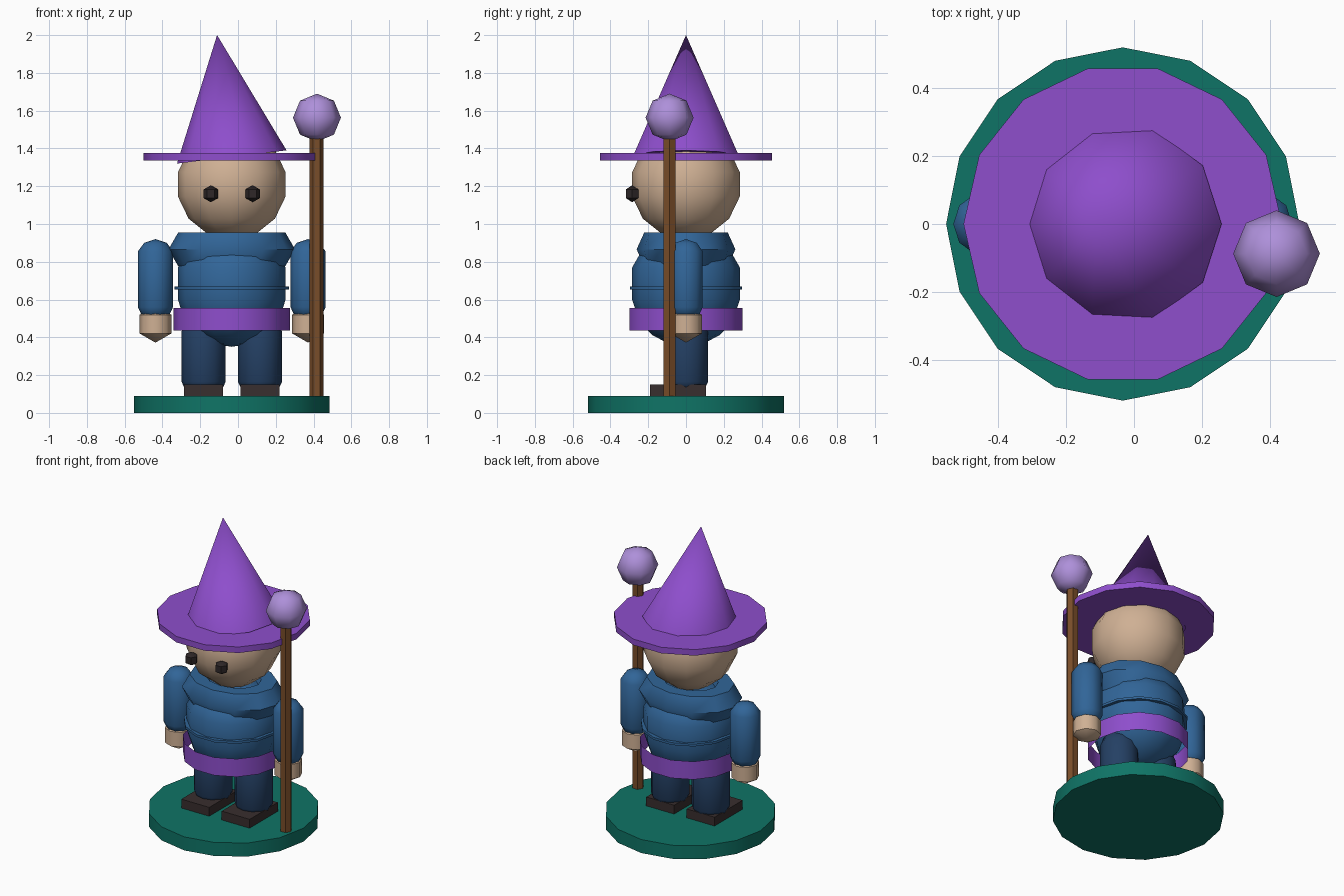
import bpy, bmesh, math
from mathutils import Matrix

if "Cube" in bpy.data.objects:
    bpy.data.objects.remove(bpy.data.objects["Cube"])

CX = -0.033  # the figure's own axis


def material(name, r, g, b):
    lin = [((c / 255 + 0.055) / 1.055) ** 2.4 for c in (r, g, b)] + [1.0]
    m = bpy.data.materials.new(name)
    m.use_nodes = True
    m.diffuse_color = lin
    m.node_tree.nodes["Principled BSDF"].inputs["Base Color"].default_value = lin
    return m


purple = material("purple", 142, 78, 204)
teal = material("teal", 15, 116, 102)
skin = material("skin", 207, 176, 148)
blue = material("tunic blue", 49, 101, 152)
navy = material("trouser navy", 36, 64, 100)
lilac = material("lilac", 174, 144, 218)
wood = material("wood", 121, 77, 41)
leather = material("dark leather", 56, 46, 46)
black = material("eye black", 46, 39, 40)


def finish(name, bm, mat, smooth):
    bmesh.ops.recalc_face_normals(bm, faces=bm.faces)
    me = bpy.data.meshes.new(name)
    bm.to_mesh(me)
    bm.free()
    me.materials.append(mat)
    ob = bpy.data.objects.new(name, me)
    bpy.context.collection.objects.link(ob)
    if smooth:
        bpy.ops.object.select_all(action="DESELECT")
        ob.select_set(True)
        bpy.context.view_layer.objects.active = ob
        bpy.ops.object.shade_smooth_by_angle(angle=math.radians(50))
    return ob


def lathe(name, mat, profile, sides, loc=(CX, 0, 0), smooth=True, caps=True, closed=False, sy=1):
    """Revolve (radius, height) points around z; radius 0 makes a pole."""
    bm = bmesh.new()
    rings = []
    for r, z in profile:
        count = sides if r > 0 else 1
        rings.append([bm.verts.new((r * math.cos(math.tau * i / sides),
                                    sy * r * math.sin(math.tau * i / sides), z))
                      for i in range(count)])
    pairs = list(zip(rings, rings[1:])) + ([(rings[-1], rings[0])] if closed else [])
    for a, b in pairs:
        for i in range(sides):
            j = (i + 1) % sides
            quad = [a[i % len(a)], a[j % len(a)], b[j % len(b)], b[i % len(b)]]
            bm.faces.new(list(dict.fromkeys(quad)))
    if caps and not closed:
        for ring in (rings[0], rings[-1]):
            if len(ring) > 1:
                bm.faces.new(ring)
    ob = finish(name, bm, mat, smooth)
    ob.location = loc
    return ob


def ball(name, mat, r, sides, rows, loc):
    prof = [(r * math.sin(math.pi * k / rows) if 0 < k < rows else 0,
             -r * math.cos(math.pi * k / rows)) for k in range(rows + 1)]
    return lathe(name, mat, prof, sides, loc)


def disc(name, mat, r, z0, z1, sides, **kw):
    return lathe(name, mat, [(r, z0), (r, z1)], sides, **kw)


def box(name, mat, size, loc):
    bm = bmesh.new()
    bmesh.ops.create_cube(bm, size=1, matrix=Matrix.Diagonal((*size, 1)))
    finish(name, bm, mat, False).location = loc


# Stand
disc("stand", teal, 0.518, 0, 0.09, 16)

# Torso, waist seam and belt
lathe("torso", blue, [(0, .35), (.09, .365), (.18, .413), (.25, .49), (.285, .6),
                      (.285, .77), (.245, .84), (.15, .92), (0, .95)], 12)
disc("waist_seam", blue, 0.303, 0.653, 0.669, 14)
disc("belt", purple, 0.308, 0.435, 0.555, 14, caps=False)

# Collar: a flattened six-sided ring
collar = [(0.232 + 0.103 * math.cos(math.tau * k / 6),
           0.866 + 0.103 * math.sin(math.tau * k / 6)) for k in range(6)]
lathe("collar", blue, collar, 12, closed=True, sy=0.78)

# Limbs on both sides
for side, s in (("left", 1), ("right", -1)):
    leg_x, arm_x = CX + s * 0.149, CX + s * 0.404
    lathe(side + "_leg", navy, [(0, .1), (.1, .13), (.117, .165), (.117, .43),
                                (.09, .5), (0, .54)], 12, (leg_x, 0, 0))
    box(side + "_shoe", leather, (0.206, 0.296, 0.065), (leg_x, -0.042, 0.1165))
    lathe(side + "_arm", blue, [(0, .49), (.07, .51), (.093, .56), (.093, .855),
                                (.06, .9), (0, .92)], 10, (arm_x, 0, 0))
    ball(side + "_hand", skin, 0.098, 8, 3, (arm_x, 0, 0.47))
    ball(side + "_eye", black, 0.045, 6, 3, (CX + s * 0.111, -0.285, 1.16))

# Head
ball("head", skin, 0.292, 12, 7, (CX, 0, 1.21))

# Hat with a leaning cone
disc("hat_brim", purple, 0.467, 1.335, 1.375, 14)
cone = lathe("hat_cone", purple, [(0.292, 0), (0, 0.65)], 10, (CX, 0, 1.355))
cone.rotation_euler.y = -0.12

# Staff with an orb
disc("staff", wood, 0.037, 0.085, 1.5, 6, loc=(0.415, -0.087, 0))
ball("staff_orb", lilac, 0.127, 8, 4, (0.418, -0.087, 1.563))
